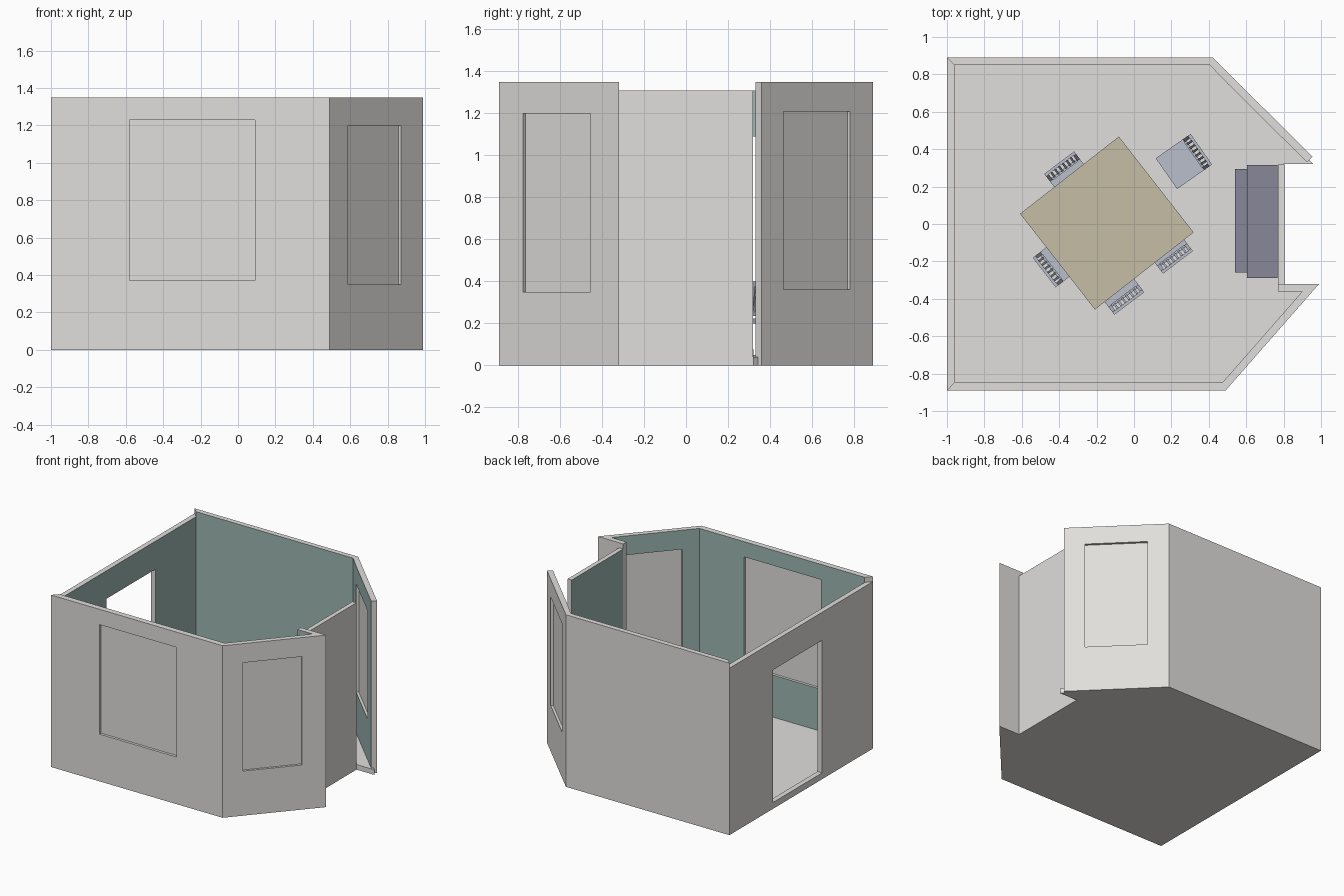
import bpy, bmesh
from math import radians
from mathutils import Vector, Matrix

cube = bpy.data.objects.get("Cube")
if cube:
    bpy.data.objects.remove(cube, do_unlink=True)


def material(name, r, g, b):
    m = bpy.data.materials.new(name)
    m.use_nodes = True
    m.diffuse_color = (r, g, b, 1)
    m.node_tree.nodes["Principled BSDF"].inputs["Base Color"].default_value = (r, g, b, 1)
    return m


PLASTER = material("warm_grey_plaster", 0.75, 0.735, 0.715)
TEAL = material("teal_paint", 0.33, 0.47, 0.445)
WOOD = material("pale_tan_wood", 0.56, 0.515, 0.38)
CHAIR = material("pale_blue_grey", 0.49, 0.52, 0.60)
SLATE = material("slate_violet", 0.25, 0.243, 0.314)


def finish(name, bm, *mats):
    bmesh.ops.recalc_face_normals(bm, faces=bm.faces)
    mesh = bpy.data.meshes.new(name)
    bm.to_mesh(mesh)
    bm.free()
    for m in mats:
        mesh.materials.append(m)
    ob = bpy.data.objects.new(name, mesh)
    bpy.context.collection.objects.link(ob)
    return ob


def add_box(bm, x, y, z, tilt=0):
    """Box from (min, max) ranges; tilt shears the top in y."""
    verts = bmesh.ops.create_cube(bm, size=1)["verts"]
    for v in verts:
        top = v.co.z > 0
        v.co = Vector((x[v.co.x > 0], y[v.co.y > 0] + (tilt if top else 0), z[top]))


def prism(name, points, z0, z1, mat):
    bm = bmesh.new()
    face = bm.faces.new([bm.verts.new((x, y, z0)) for x, y in points])
    new = bmesh.ops.extrude_face_region(bm, geom=[face])["geom"]
    for v in new:
        if isinstance(v, bmesh.types.BMVert):
            v.co.z = z1
    return finish(name, bm, mat)


def wall(name, o0, o1, i0, i1, top, hole=None, pane=True):
    """Wall between an outer and an inner line; hole = (start, end, bottom, top)."""
    o0, o1, i0, i1 = map(Vector, (o0, o1, i0, i1))
    along = (o1 - o0).normalized()
    inward = Vector((-along.y, along.x))
    depth = (i0 - o0).dot(inward)
    us, zs = [0, (o1 - o0).length], [0, top]
    if hole:
        us[1:1], zs[1:1] = hole[:2], hole[2:]
    outer = [o0 + along * u for u in us]
    inner = [p + inward * depth for p in outer]
    inner[0], inner[-1] = i0, i1
    bm = bmesh.new()
    A, B = [[[bm.verts.new((p.x, p.y, z)) for z in zs] for p in side] for side in (outer, inner)]
    n = len(us) - 1

    def bridge(i, k, j, l):
        bm.faces.new((A[i][k], A[j][l], B[j][l], B[i][k]))

    for i in range(n):
        for k in range(n):
            if hole and i == k == 1:
                continue
            for side, mat in ((A, 0), (B, 1)):
                f = bm.faces.new((side[i][k], side[i + 1][k], side[i + 1][k + 1], side[i][k + 1]))
                f.material_index = mat
        for e in (0, n):
            bridge(i, e, i + 1, e)
            bridge(e, i, e, i + 1)
    if hole:
        for e in (1, 2):
            bridge(1, e, 2, e)
            bridge(e, 1, e, 2)
    finish(name, bm, PLASTER, TEAL)
    if hole and pane:
        mid = [outer[a] + inward * (depth * 0.5 + d) for a, d in
               ((1, -0.002), (2, -0.002), (2, 0.002), (1, 0.002))]
        prism(name + "_window_pane", mid, hole[2], hole[3], PLASTER)


# Room shell
TALL, LOW = 1.35, 1.31
wall("front_wall", (-1, -0.89), (0.49, -0.89), (-0.96, -0.845), (0.475, -0.845), TALL,
     (0.42, 1.09, 0.37, 1.23))
wall("front_angled_wall", (0.49, -0.89), (0.99, -0.32), (0.475, -0.845), (0.90, -0.36), TALL,
     (0.15, 0.58, 0.35, 1.2))
wall("return_wall", (0.99, -0.32), (0.77, -0.32), (0.90, -0.36), (0.77, -0.36), TALL)
wall("recess_wall", (0.805, -0.32), (0.805, 0.318), (0.77, -0.32), (0.77, 0.318), LOW)
wall("back_angled_wall", (0.955, 0.36), (0.42, 0.89), (0.925, 0.33), (0.405, 0.85), TALL,
     (0.15, 0.60, 0.36, 1.21))
wall("back_wall", (0.42, 0.89), (-1, 0.89), (0.405, 0.85), (-0.96, 0.85), TALL)
wall("left_wall", (-1, 0.89), (-1, -0.89), (-0.96, 0.85), (-0.96, -0.845), LOW,
     (0.54, 1.15, 0.05, 1.09), pane=False)
prism("floor", [(-0.99, -0.88), (0.485, -0.88), (0.97, -0.33), (0.80, -0.33), (0.80, 0.32),
                (0.96, 0.32), (0.415, 0.88), (-0.99, 0.88)], 0, 0.04, PLASTER)

# Square dining table
bm = bmesh.new()
add_box(bm, (-0.335, 0.335), (-0.325, 0.325), (0.35, 0.37))
for s in (-1, 1):
    add_box(bm, sorted((s * 0.29, s * 0.305)), (-0.295, 0.295), (0.31, 0.35))
    add_box(bm, (-0.29, 0.29), sorted((s * 0.28, s * 0.295)), (0.31, 0.35))
    for t in (-1, 1):
        add_box(bm, sorted((s * 0.28, s * 0.315)), sorted((t * 0.27, t * 0.305)), (0.04, 0.35))
table = finish("dining_table", bm, WOOD)
table.matrix_world = Matrix.Translation((-0.145, 0.005, 0)) @ Matrix.Rotation(radians(38), 4, "Z")


# Slat-back chair, facing -y, rear of the backrest at y = 0
def chair(name, x, y, turn):
    bm = bmesh.new()
    add_box(bm, (-0.1, 0.1), (-0.228, -0.04), (0.2, 0.222))
    for s in (-1, 1):
        post = sorted((s * 0.082, s * 0.1))
        add_box(bm, post, (-0.22, -0.202), (0.04, 0.2))
        add_box(bm, post, (-0.035, -0.017), (0.04, 0.2), -0.02)
        add_box(bm, post, (-0.055, -0.037), (0.2, 0.4), 0.037)
    add_box(bm, (-0.1, 0.1), (-0.016, 0), (0.375, 0.4))
    add_box(bm, (-0.082, 0.082), (-0.055, -0.04), (0.235, 0.255))
    for i in range(6):
        c = (i - 2.5) * 0.026
        add_box(bm, (c - 0.006, c + 0.006), (-0.048, -0.04), (0.25, 0.38), 0.032)
    ob = finish(name, bm, CHAIR)
    ob.matrix_world = Matrix.Translation((x, y, 0)) @ Matrix.Rotation(radians(turn), 4, "Z")


chair("chair_back_right", 0.36, 0.40, -55)
chair("chair_back_left", -0.40, 0.328, 37)
chair("chair_front_left", -0.48, -0.26, 128)
chair("chair_front_right", 0.235, -0.205, 217)
chair("chair_front_middle", -0.025, -0.425, 217)

# Upright cabinet with a projecting ledge against the recess wall
bm = bmesh.new()
add_box(bm, (0.605, 0.768), (-0.29, 0.315), (0.04, 0.58))
add_box(bm, (0.54, 0.605), (-0.26, 0.295), (0.33, 0.39))
for y in (-0.26, 0.265):
    add_box(bm, (0.545, 0.575), (y, y + 0.03), (0.04, 0.33))
finish("upright_cabinet", bm, SLATE)
